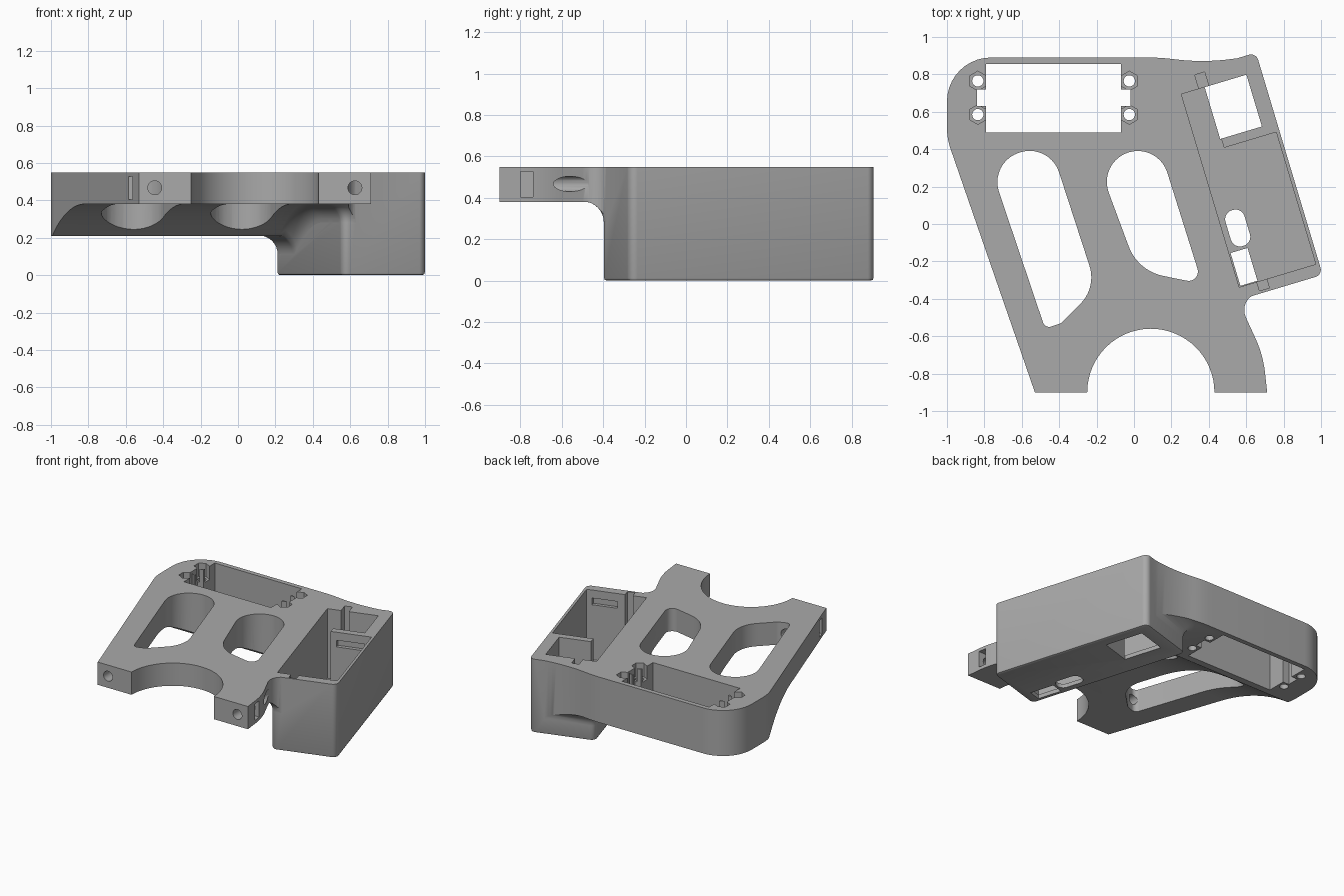
import bpy, bmesh, math
from mathutils import Vector

cube = bpy.data.objects.get("Cube")
if cube:
    bpy.data.objects.remove(cube, do_unlink=True)

grey = bpy.data.materials.new("warm grey plastic")
grey.use_nodes = True
grey.diffuse_color = (0.4, 0.4, 0.4, 1)
grey.node_tree.nodes["Principled BSDF"].inputs["Base Color"].default_value = (0.4, 0.4, 0.4, 1)

TILT = math.radians(16.7)
TOP, THIN, THICK = 0.55, 0.38, 0.21
BOX = (0.418, 0.888, -0.55, 0.69)      # across min/max, along min/max


def tilt(v, u):
    """Across/along coordinates of the slanted box to x, y."""
    c, s = math.cos(TILT), math.sin(TILT)
    return (c * v - s * u, s * v + c * u)


def rounded(corners, steps=10):
    """Polygon of (x, y, radius) corners with arcs in place of the corners."""
    out = []
    for i, (x, y, r) in enumerate(corners):
        p = Vector((x, y))
        if r == 0:
            out.append((x, y))
            continue
        a = (Vector(corners[i - 1][:2]) - p).normalized()
        b = (Vector(corners[(i + 1) % len(corners)][:2]) - p).normalized()
        half = a.angle(b) / 2
        centre = p + (a + b).normalized() * (r / math.sin(half))
        start = p + a * (r / math.tan(half)) - centre
        end = p + b * (r / math.tan(half)) - centre
        sweep = start.angle_signed(end)
        for k in range(steps + 1):
            t = -sweep * k / steps
            c, s = math.cos(t), math.sin(t)
            out.append((centre.x + c * start.x - s * start.y,
                        centre.y + s * start.x + c * start.y))
    return out


def rect(x0, x1, y0, y1, r=0):
    return rounded([(x0, y0, r), (x1, y0, r), (x1, y1, r), (x0, y1, r)])


def slanted(points):
    return [tilt(*p) for p in points]


def circle(x, y, r, n=32, turn=0.0):
    return [(x + r * math.cos(turn + math.tau * k / n),
             y + r * math.sin(turn + math.tau * k / n)) for k in range(n)]


def loft(name, rings, closed=False):
    """Solid through matching rings; closed joins the last ring to the first."""
    bm = bmesh.new()
    loops = [[bm.verts.new(p) for p in ring] for ring in rings]
    pairs = list(zip(loops, loops[1:])) + ([(loops[-1], loops[0])] if closed else [])
    for lo, hi in pairs:
        for i in range(len(lo)):
            bm.faces.new((lo[i - 1], lo[i], hi[i], hi[i - 1]))
    if closed:
        bmesh.ops.triangulate(bm, faces=bm.faces[:])
    else:
        bm.faces.new(loops[0])
        bm.faces.new(loops[-1])
    bmesh.ops.recalc_face_normals(bm, faces=bm.faces[:])
    mesh = bpy.data.meshes.new(name)
    bm.to_mesh(mesh)
    bm.free()
    mesh.materials.append(grey)
    obj = bpy.data.objects.new(name, mesh)
    bpy.context.collection.objects.link(obj)
    return obj


def prism(name, points, z0=-1.0, z1=1.0):
    return loft(name, [[(x, y, z) for x, y in points] for z in (z0, z1)])


def combine(obj, other, operation):
    """Apply a boolean and remove the operand."""
    mod = obj.modifiers.new("bool", 'BOOLEAN')
    mod.object, mod.operation, mod.solver = other, operation, 'EXACT'
    bpy.context.view_layer.objects.active = obj
    bpy.ops.object.modifier_apply(modifier=mod.name)
    bpy.data.objects.remove(other, do_unlink=True)


def underside(y):
    """Plate bottom: thin in front, arching down to the thick back."""
    start, radius = -0.06, 0.82
    if y <= start:
        return THIN
    d = min(y - start, radius)
    return max(THICK, THIN - radius + math.sqrt(radius ** 2 - d ** 2))


# Slab with the arched underside
ys = [-1.2] + [-0.06 + 0.02 * k for k in range(26)] + [1.2]
section = [(y, underside(y)) for y in ys] + [(1.2, TOP), (-1.2, TOP)]
frame = loft("frame", [[(x, y, z) for y, z in section] for x in (-1.2, 1.2)])

# Cove blending the box walls into the underside
COVE = 0.1


def box_ring(grow):
    """Box outline grown outward, with its long sides subdivided."""
    v0, v1, u0, u1 = BOX
    r = 0.04 + grow
    path = rect(v0 - grow, v1 + grow, u0 - grow, u1 + grow, r)
    out = []
    for i, p in enumerate(path):
        q = path[(i + 1) % len(path)]
        n = 30 if abs(q[1] - p[1]) > 0.5 else 1
        out += [(p[0] + (q[0] - p[0]) * k / n, p[1] + (q[1] - p[1]) * k / n) for k in range(n)]
    return slanted(out)


cove_rings = [[(x, y, 0.5) for x, y in box_ring(-0.01)],
              [(x, y, underside(y) - COVE) for x, y in box_ring(-0.01)]]
for k in range(9):
    a = math.pi / 2 * k / 8
    grow, drop = COVE * (1 - math.cos(a)), COVE * (1 - math.sin(a))
    cove_rings.append([(x, y, underside(y) + 0.002 - drop) for x, y in box_ring(grow)])
cove_rings.append([(x, y, 0.5) for x, y in box_ring(COVE)])
combine(frame, loft("cove", cove_rings, closed=True), 'UNION')

# Plate outline, with the half-round front bay
bay = [(0.09 + 0.34 * math.cos(math.pi * k / 32), -0.9 + 0.34 * math.sin(math.pi * k / 32), 0)
       for k in range(33)]
outline = rounded([(-0.53, -0.9, 0), (-1, 0.457, 0.35), (-1, 0.89, 0.235), (0.14, 0.89, 1.0),
                   (0.37, 0.862, 1.2), (0.62, 0.895, 0), (0.6, 0.85, 0), (0.75, -0.3, 0),
                   (*tilt(0.6, -0.545), 0), (0.555, -0.405, 0.09), (0.69, -0.7, 0.6),
                   (0.712, -0.9, 0)] + bay)
combine(frame, prism("outline", outline), 'INTERSECT')

# Slanted deep box with a softened bottom edge
v0, v1, u0, u1 = BOX
layers = [(0.014, 0), (0.004, 0.004), (0, 0.014), (0, TOP)]
box = loft("deep_box", [[(*tilt(v, u), z) for v, u in
                         rect(v0 + i, v1 - i, u0 + i, u1 - i, 0.04 - i)] for i, z in layers])
combine(frame, box, 'UNION')


def cut(points, z0=-1.0, z1=1.0):
    combine(frame, prism("cutter", points, z0, z1), 'DIFFERENCE')


# Two large tapered openings
cut(rounded([(-0.775, 0.329, 0.165), (-0.452, 0.434, 0.165), (-0.2, -0.34, 0.2),
             (-0.39, -0.53, 0.04), (-0.475, -0.56, 0.035)]))
cut(rounded([(-0.195, 0.329, 0.165), (0.128, 0.434, 0.165), (0.365, -0.32, 0.05),
             (0.02, -0.25, 0.25)]))

# Motor bay with side notches, screw holes and hexagonal nut recesses
cut(rect(-0.79, -0.07, 0.49, 0.855))
for side in (-1, 1):
    edge = -0.43 + side * 0.36
    cut(rect(*sorted((edge - side * 0.02, edge + side * 0.05)), 0.63, 0.72))
    for y in (0.585, 0.765):
        x = -0.43 + side * 0.405
        cut(circle(x, y, 0.052, 6, math.pi / 6), 0.45)
        cut(circle(x, y, 0.03))

# Box pocket, rear opening, floor openings and cable slots
cut(slanted([(0.442, -0.485), (0.869, -0.485), (0.869, 0.252),
             (0.578, 0.252), (0.578, 0.592), (0.442, 0.592)]), 0.03)
cut(slanted(rect(0.572, 0.805, 0.303, 0.592)))
cut(slanted(rect(0.45, 0.545, -0.48, -0.297)))
cut(slanted(rect(0.472, 0.578, -0.28, -0.08, 0.05)))
cut(slanted(rect(0.54, 0.595, 0.55, 0.67)), 0.3)
cut(slanted(rect(0.54, 0.595, -0.535, -0.45)), 0.3)
cut(slanted(rect(0.62, 0.82, 0.22, 0.28)), 0.44, 0.49)
cut(slanted(rect(0.65, 0.83, -0.51, -0.45)), 0.44, 0.49)

# Front screw bores and the nut slots that meet them
for x, y_end, slot in ((-0.445, -0.5, (-0.7, -0.4)), (0.625, -0.47, (0.58, 0.8))):
    bore = [[(px, y, pz) for px, pz in circle(x, 0.467, 0.037)] for y in (-1, y_end)]
    combine(frame, loft("bore", bore), 'DIFFERENCE')
    cut(rect(*slot, -0.8, -0.74), 0.405, 0.527)

# Smooth curved walls, crisp edges
bpy.ops.object.select_all(action='DESELECT')
frame.select_set(True)
bpy.context.view_layer.objects.active = frame
bpy.ops.object.shade_smooth_by_angle(angle=math.radians(30))
